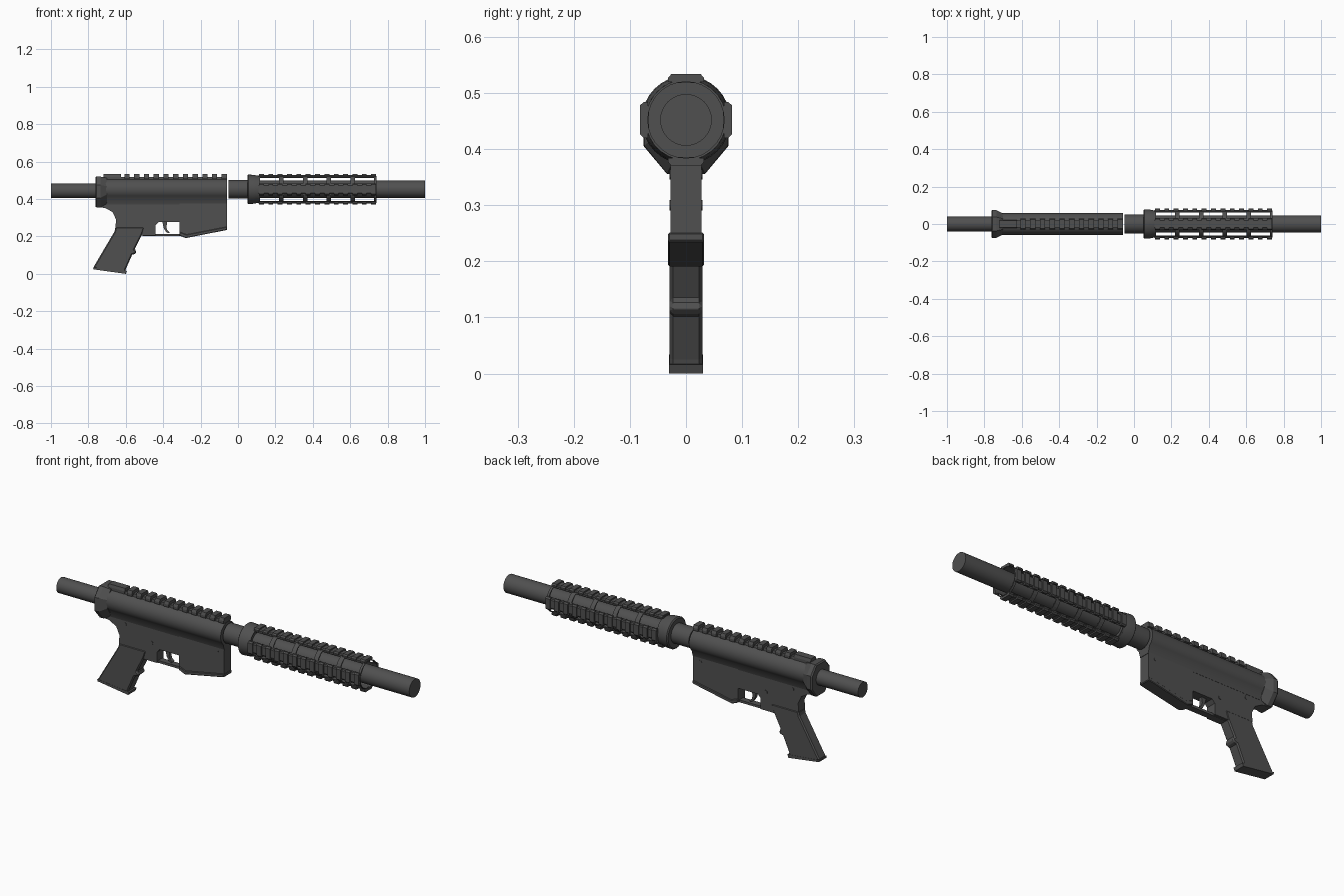
import bpy, bmesh, math
from mathutils import Matrix, Vector

if "Cube" in bpy.data.objects:
    bpy.data.objects.remove(bpy.data.objects["Cube"])

mat = bpy.data.materials.new("dark_grey")
mat.diffuse_color = (0.08, 0.08, 0.08, 1)
mat.use_nodes = True
mat.node_tree.nodes["Principled BSDF"].inputs["Base Color"].default_value = mat.diffuse_color
AXIS = 0.452  # height of the barrel axis


def finish(bm, name, smooth=False):
    bmesh.ops.recalc_face_normals(bm, faces=bm.faces)
    me = bpy.data.meshes.new(name)
    bm.to_mesh(me)
    bm.free()
    ob = bpy.data.objects.new(name, me)
    bpy.context.collection.objects.link(ob)
    me.materials.append(mat)
    if smooth:
        bpy.ops.object.select_all(action='DESELECT')
        ob.select_set(True)
        bpy.context.view_layer.objects.active = ob
        bpy.ops.object.shade_smooth_by_angle(angle=math.radians(35))
    return ob


def loft(bm, sections):
    """Skin a list of closed loops and cap both ends."""
    loops = [[bm.verts.new(p) for p in s] for s in sections]
    n = len(loops[0])
    for a, b in zip(loops, loops[1:]):
        for i in range(n):
            j = (i + 1) % n
            bm.faces.new((a[i], a[j], b[j], b[i]))
    bm.faces.new(loops[0])
    bm.faces.new(loops[-1])


def ring(x, r, z, n=32):
    return [(x, r * math.cos(i * math.tau / n), z + r * math.sin(i * math.tau / n)) for i in range(n)]


def turned(name, steps, z=AXIS):
    bm = bmesh.new()
    loft(bm, [ring(x, r, z) for x, r in steps])
    return finish(bm, name, True)


def plate(name, pts, half, edge=0.0):
    """Extrude an x/z profile across y, with optional rounded edges."""
    bm = bmesh.new()
    loft(bm, [[(x, y, z) for x, z in pts] for y in (-half, half)])
    ob = finish(bm, name)
    if edge:
        m = ob.modifiers.new("edge", 'BEVEL')
        m.width, m.segments, m.limit_method = edge, 1, 'ANGLE'
        m.angle_limit = math.radians(50)
    return ob


def trapezoid_bar(bm, x0, x1, w, wt, z0, z1):
    """Rail bar along x, chamfered at its top."""
    zm = z0 + (z1 - z0) * 0.5
    sec = [(-w, z0), (w, z0), (w, zm), (wt, z1), (-wt, z1), (-w, zm)]
    loft(bm, [[(x, y, z) for y, z in sec] for x in (x0, x1)])


# barrel and rear tube
turned("barrel", [(-0.05, 0.05), (0.06, 0.05), (0.06, 0.046), (1.0, 0.046)])
turned("rear_tube", [(-1.0, 0.039), (-0.72, 0.039)], 0.444)

# collar behind the handguard
turned("collar", [(0.05, 0.073), (0.055, 0.079), (0.085, 0.077), (0.11, 0.072)])

# slotted handguard shell
bm = bmesh.new()
X0, X1, SLOTS = 0.105, 0.74, 5
pitch = (X1 - X0) / SLOTS
xs = [X0]
for i in range(SLOTS):
    xs += [X0 + i * pitch + 0.012, X0 + (i + 1) * pitch - 0.012]
xs.append(X1)
angles = [q * 90 + a for q in range(4) for a in (0, 12, 25, 38, 52, 65, 78)]
grid = [[bm.verts.new((x, 0.072 * math.cos(math.radians(a)), AXIS + 0.072 * math.sin(math.radians(a))))
         for a in angles] for x in xs]
for i in range(len(xs) - 1):
    for j in range(len(angles)):
        if i % 2 == 1 and 25 <= angles[j] % 90 < 65:
            continue
        k = (j + 1) % len(angles)
        bm.faces.new((grid[i][j], grid[i][k], grid[i + 1][k], grid[i + 1][j]))
shell = finish(bm, "handguard_shell")
sol = shell.modifiers.new("thickness", 'SOLIDIFY')
sol.thickness, sol.offset = 0.004, -1

# four ribbed rails around the handguard
for side, turn in (("top", 0), ("left", 90), ("bottom", 180), ("right", 270)):
    bm = bmesh.new()
    trapezoid_bar(bm, 0.11, 0.735, 0.024, 0.02, 0.066, 0.0755)
    for i in range(13):
        x = 0.112 + i * 0.05
        trapezoid_bar(bm, x, x + 0.026, 0.032, 0.026, 0.068, 0.082)
    bmesh.ops.transform(bm, verts=bm.verts, matrix=Matrix.Translation((0, 0, AXIS))
                        @ Matrix.Rotation(math.radians(turn), 4, 'X'))
    finish(bm, "handguard_rail_" + side)

# upper receiver: round top running down to a narrow neck
sec = [(0.058 * math.cos(math.radians(a)), 0.451 + 0.058 * math.sin(math.radians(a)))
       for a in range(-50, 231, 14)]
sec = [(0.027, 0.372)] + sec + [(-0.027, 0.372)]
bm = bmesh.new()
loft(bm, [[(x, y, z) for y, z in sec] for x in (-0.73, -0.058)])
finish(bm, "upper_receiver", True)

# top rail of the receiver
bm = bmesh.new()
trapezoid_bar(bm, -0.72, -0.06, 0.02, 0.018, 0.49, 0.519)
trapezoid_bar(bm, -0.72, -0.625, 0.022, 0.018, 0.505, 0.533)
for i in range(10):
    x = -0.607 + i * 0.052
    trapezoid_bar(bm, x, x + 0.028, 0.03, 0.024, 0.508, 0.534)
trapezoid_bar(bm, -0.088, -0.06, 0.03, 0.024, 0.508, 0.534)
finish(bm, "receiver_rail")

# flared rear block
def block(x, w, lo, hi):
    half = [(w * 0.45, lo), (w, lo + 0.05), (w, hi - 0.045), (w * 0.5, hi)]
    return [(x, y, z) for y, z in half] + [(x, -y, z) for y, z in reversed(half)]

bm = bmesh.new()
loft(bm, [block(-0.763, 0.07, 0.358, 0.515), block(-0.757, 0.076, 0.356, 0.52),
          block(-0.735, 0.074, 0.356, 0.52), block(-0.7, 0.055, 0.375, 0.512)])
finish(bm, "rear_block")

# lower receiver, magazine well and its flared lip
plate("lower_receiver", [(-0.76, 0.358), (-0.71, 0.352), (-0.67, 0.33), (-0.652, 0.29), (-0.655, 0.25),
                         (-0.645, 0.205), (-0.44, 0.205), (-0.44, 0.26), (-0.425, 0.277),
                         (-0.3, 0.277), (-0.3, 0.39), (-0.76, 0.39)], 0.026)
plate("magazine_well", [(-0.313, 0.39), (-0.313, 0.205), (-0.28, 0.195), (-0.06, 0.24), (-0.06, 0.39)], 0.028)
plate("magazine_lip", [(-0.313, 0.225), (-0.313, 0.205), (-0.28, 0.191), (-0.058, 0.235),
                       (-0.058, 0.252), (-0.275, 0.21)], 0.032, 0.003)

# trigger guard and trigger
plate("trigger_guard", [(-0.51, 0.202), (-0.3, 0.202), (-0.3, 0.214), (-0.51, 0.214)], 0.016)
plate("trigger", [(-0.405, 0.28), (-0.397, 0.245), (-0.385, 0.224), (-0.37, 0.217), (-0.365, 0.222),
                  (-0.378, 0.234), (-0.383, 0.25), (-0.378, 0.28)], 0.009)

# grip with a finger ridge and base lip
plate("grip", [(-0.655, 0.25), (-0.66, 0.227), (-0.773, 0.035), (-0.768, 0.028), (-0.605, 0.008),
               (-0.6, 0.025), (-0.566, 0.102), (-0.547, 0.108), (-0.543, 0.122),
               (-0.553, 0.13), (-0.512, 0.212), (-0.5, 0.25)], 0.029, 0.006)
plate("grip_base", [(-0.775, 0.034), (-0.773, 0.024), (-0.6, 0.0), (-0.594, 0.016)], 0.03)

# controls on the receiver sides: cross pins
for px, pz in ((-0.47, 0.3), (-0.62, 0.355), (-0.1, 0.355)):
    bm = bmesh.new()
    bmesh.ops.create_cone(bm, cap_ends=True, segments=12, radius1=0.009, radius2=0.009, depth=0.058,
                          matrix=Matrix.Translation((px, 0, pz)) @ Matrix.Rotation(math.pi / 2, 4, 'X'))
    finish(bm, "cross_pin")
